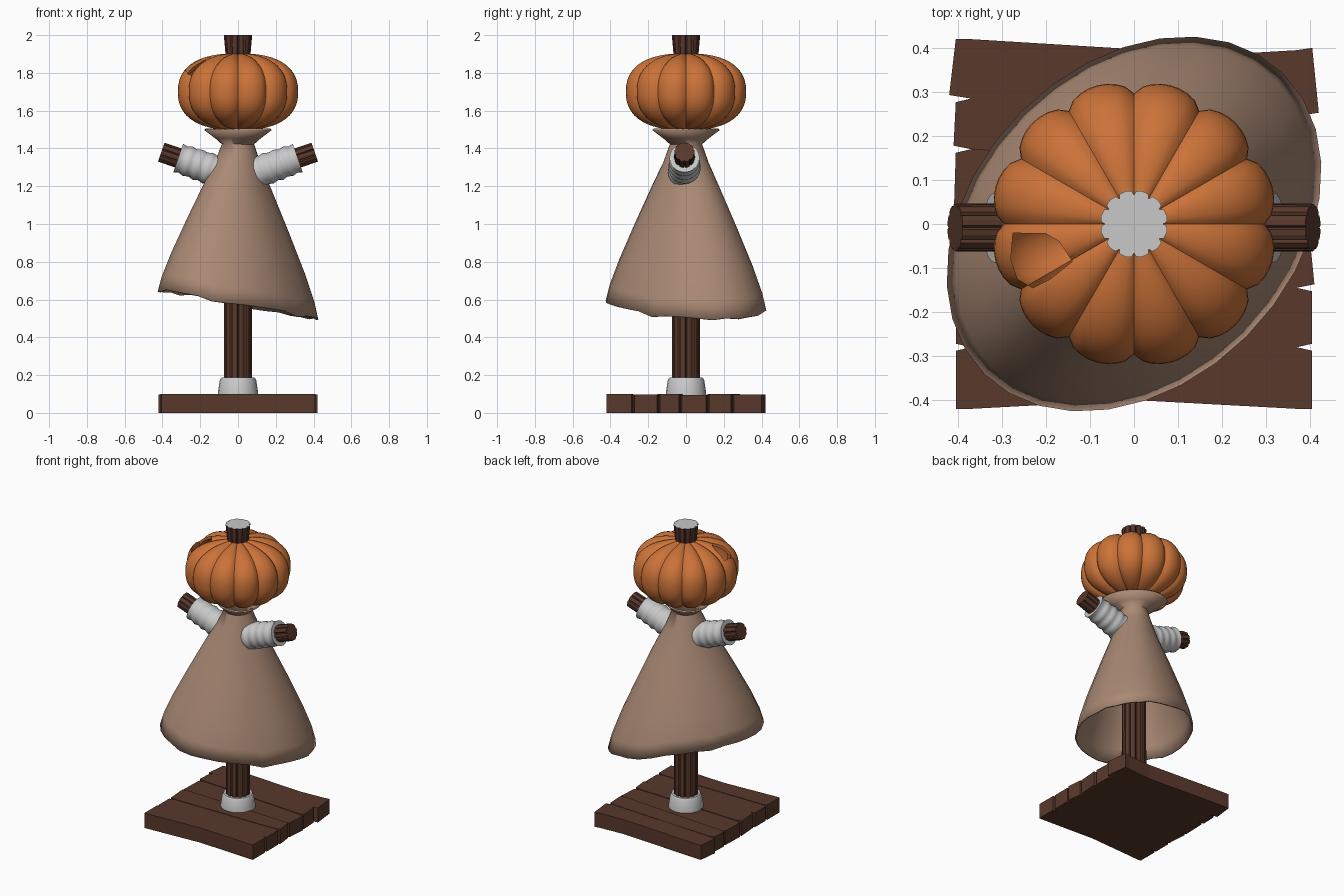
import bpy, bmesh, math, random
from mathutils import Vector

if "Cube" in bpy.data.objects:
    bpy.data.objects.remove(bpy.data.objects["Cube"])
random.seed(4)


def material(name, rgb):
    m = bpy.data.materials.new(name)
    m.diffuse_color = (*rgb, 1)
    m.use_nodes = True
    m.node_tree.nodes["Principled BSDF"].inputs["Base Color"].default_value = m.diffuse_color
    return m


WOOD = material("dark wood", (0.10, 0.040, 0.025))
CLOTH = material("tan cloth", (0.40, 0.25, 0.175))
ORANGE = material("pumpkin orange", (0.60, 0.17, 0.04))
GREY = material("light grey", (0.58, 0.58, 0.58))


def loft(name, rings, mats, caps=True, smooth=35):
    """Skin a list of closed rings of points."""
    bm = bmesh.new()
    vr = [[bm.verts.new(p) for p in ring] for ring in rings]
    n = len(vr[0])
    for a, b in zip(vr, vr[1:]):
        for i in range(n):
            j = (i + 1) % n
            bm.faces.new((a[i], a[j], b[j], b[i]))
    if caps:
        bm.faces.new(vr[0])
        bm.faces.new(vr[-1])
    bmesh.ops.remove_doubles(bm, verts=bm.verts, dist=1e-5)
    bmesh.ops.recalc_face_normals(bm, faces=bm.faces)
    me = bpy.data.meshes.new(name)
    bm.to_mesh(me)
    bm.free()
    for m in mats:
        me.materials.append(m)
    if smooth:
        me.shade_smooth()
        me.set_sharp_from_angle(angle=math.radians(smooth))
    ob = bpy.data.objects.new(name, me)
    bpy.context.collection.objects.link(ob)
    return ob


def apply_modifiers(ob):
    bpy.context.view_layer.objects.active = ob
    for m in list(ob.modifiers):
        bpy.ops.object.modifier_apply(modifier=m.name)


def circle(r, n):
    return [(r * math.cos(2 * math.pi * i / n), r * math.sin(2 * math.pi * i / n)) for i in range(n)]


def fluted(r, n):
    """Bark cross-section: n strips divided by narrow grooves."""
    pts = []
    for i in range(n):
        for f, k in ((0, .86), (.14, .98), (.5, 1.0), (.86, .98)):
            a = 2 * math.pi * (i + f) / n
            pts.append((r * k * math.cos(a), r * k * math.sin(a)))
    return pts


def upright(section, z):
    return [(x, y, z) for x, y in section]


# Base: six uneven planks with notched corners
left = [-.42, -.28, -.15, 0.0, .17, .285, .42]
right = [-.42, -.28, -.145, -.03, .115, .245, .40]
ends = [(-.405, -.405, .405, .405), (-.405, -.405, .405, .405), (-.40, -.41, .41, .40),
        (-.41, -.405, .40, .41), (-.41, -.405, .405, .40), (-.42, -.405, .42, .405)]
tops = [.1, .097, .1, .096, .1, .098]
for i in range(6):
    l0, l1, r0, r1 = left[i], left[i + 1], right[i], right[i + 1]
    n0 = .008 if i > 0 else 0
    n1 = .008 if i < 5 else 0
    m0 = -.40 if i == 0 else (l0 + r0) / 2
    m1 = .385 if i == 5 else (l1 + r1) / 2
    a, b, c, d = ends[i]
    outline = [(a, l0 + n0), (-.37, l0), (0, m0), (.37, r0), (c, r0 + n0),
               (d, r1 - n1), (.37, r1 if i < 5 else .395), (.2 if i == 5 else 0, m1),
               (-.37, l1), (b, l1 - n1)]
    loft("base_plank", [upright(outline, 0), upright(outline, tops[i])], [WOOD], smooth=0)

# Post and its foot collar
loft("post", [upright(fluted(.076, 12), .05), upright(fluted(.074, 12), 1.32)], [WOOD], smooth=20)
loft("foot_collar", [upright(circle(r, 20), z) for r, z in
                     ((.108, .09), (.106, .11), (.097, .172), (.088, .187))], [GREY])

# Dress: slanted oval cone with ragged hem and flared neck
N = 32
jag = [random.uniform(-.012, .012) for _ in range(N)]


def oval(a, b, i):
    """Oval with half-axis a along the x=y diagonal, b across it."""
    t = 2 * math.pi * i / N
    u, v = a * math.cos(t), b * math.sin(t)
    return (u - v) * math.sqrt(.5), (u + v) * math.sqrt(.5)


rings = [[(*oval(.14, .20, i), 1.505) for i in range(N)],
         [(*oval(.10, .125, i), 1.46) for i in range(N)]]
for u, k in ((0, .185), (.12, .27), (.26, .40), (.5, .62), (.74, .83), (.9, .95), (1, 1.0)):
    ring = []
    for i in range(N):
        hx, hy = oval(.472, .352, i)
        hem = .573 - .18 * hx + jag[i]
        mix = min(1, u * 4)
        a = k * (.472 * mix + .41 * (1 - mix))
        b = k * (.352 * mix + .41 * (1 - mix))
        ring.append((*oval(a, b, i), 1.425 + (hem - 1.425) * u))
    rings.append(ring)
dress = loft("dress", rings, [CLOTH], caps=False, smooth=60)
sol = dress.modifiers.new("thickness", 'SOLIDIFY')
sol.thickness = .01
apply_modifiers(dress)

# Arms: bark sticks in ribbed sleeves, mirrored
for side, s in (("right", 1), ("left", -1)):
    axis = Vector((.945 * s, 0, .327))
    up = Vector((-.327 * s, 0, .945))
    origin = Vector((0, -.008, 1.24))

    def along(section, d):
        return [origin + axis * d + up * x + Vector((0, y, 0)) for x, y in section]

    loft(side + "_arm", [along(fluted(.056, 10), .02), along(fluted(.054, 10), .43)], [WOOD], smooth=20)
    prof = [(.05, .05)]
    for k in range(21):
        d = .06 + .275 * k / 20
        prof.append((.086 - .010 * k / 20 + .004 * math.cos(math.pi * k / 2), d))
    prof += [(.052, .335)]
    loft(side + "_sleeve", [along(circle(r, 20), d) for r, d in prof], [GREY], smooth=50)

# Pumpkin: twelve-lobed hollow shell
rows, cols = 26, 96
rings = []
for j in range(rows + 1):
    p = -math.pi / 2 + math.pi * j / rows
    c, sn = max(0, math.cos(p)), math.sin(p)
    if j in (0, rows):
        c = 0
    r = .326 * c ** .78
    h = .203 * math.copysign(abs(sn) ** .85, sn)
    ring = []
    for i in range(cols):
        t = 2 * math.pi * i / cols
        lobe = .91 + .09 * abs(math.sin(6 * t)) ** .6
        kz = 1 - (1 - lobe) * c ** .5
        ring.append((r * lobe * math.cos(t), r * lobe * math.sin(t), 1.70 + h * kz))
    rings.append(ring)
pumpkin = loft("pumpkin", rings, [ORANGE], caps=False, smooth=50)
sol = pumpkin.modifiers.new("shell", 'SOLIDIFY')
sol.thickness = .015

# Broken hole in the upper left front of the shell
hole = [(-.275, -.02), (-.28, -.08), (-.265, -.125), (-.23, -.145), (-.19, -.125),
        (-.14, -.085), (-.17, -.04), (-.20, -.022), (-.24, -.022)]
cutter = loft("hole_cutter", [upright(hole, 1.71), upright(hole, 2.0)], [ORANGE], smooth=0)
cutter.hide_render = True
cut = pumpkin.modifiers.new("hole", 'BOOLEAN')
cut.operation = 'DIFFERENCE'
cut.solver = 'EXACT'
cut.object = cutter
apply_modifiers(pumpkin)
bpy.data.objects.remove(cutter)

# Stem with pale cut top
stem = loft("stem", [upright(fluted(.064, 12), 1.86), upright(fluted(.077, 12), 2.0)],
            [WOOD, GREY], smooth=20)
for f in stem.data.polygons:
    f.material_index = 1 if f.normal.z > .9 else 0
